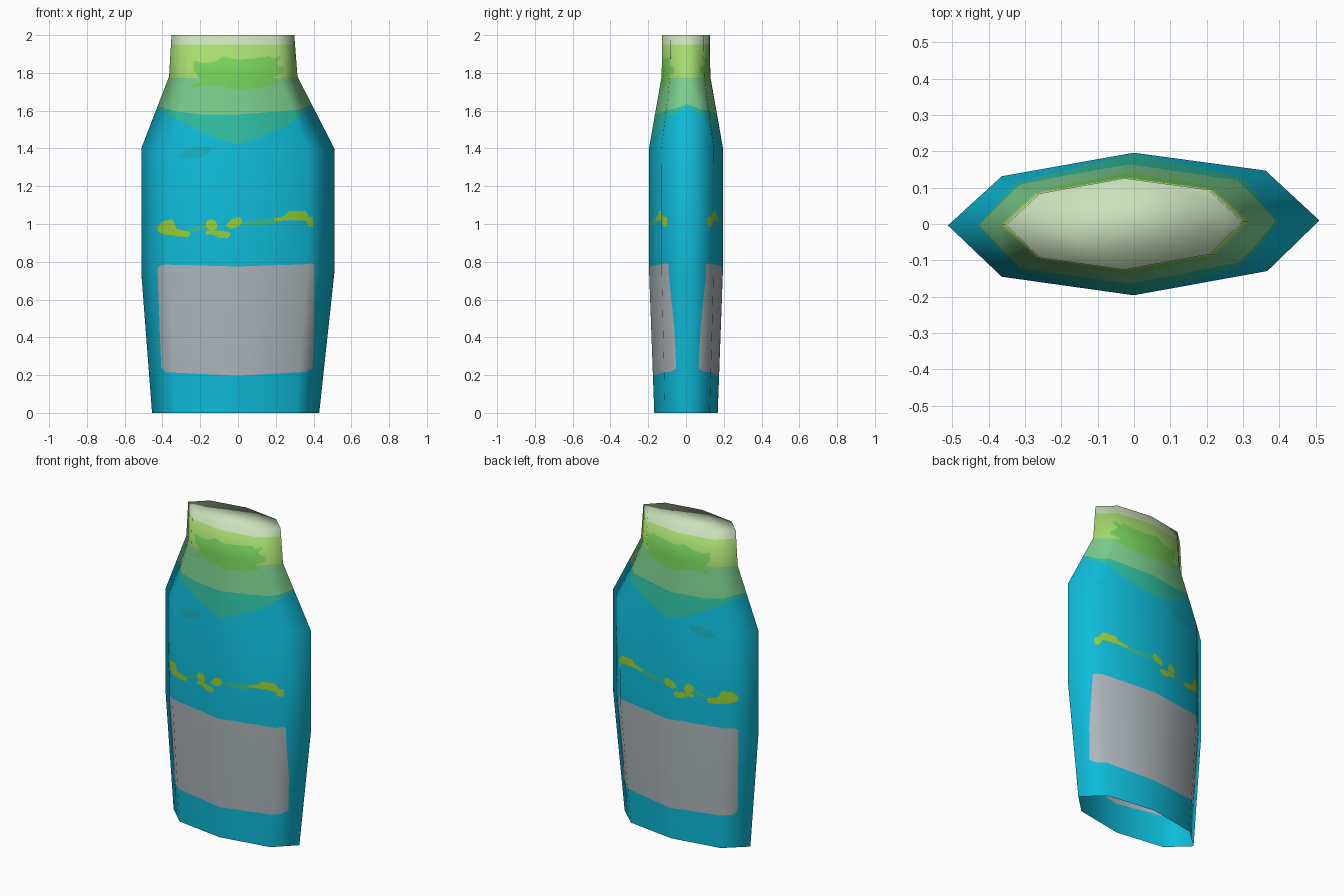
import bpy, bmesh, math
from mathutils import Vector

if "Cube" in bpy.data.objects:
    bpy.data.objects.remove(bpy.data.objects["Cube"])


def linear(c):
    c /= 255
    return c / 12.92 if c <= 0.04045 else ((c + 0.055) / 1.055) ** 2.4


# Flat colours (sRGB 0-255)
COLOURS = {
    "bottle_blue": (14, 188, 218),
    "label_grey": (174, 182, 186),
    "cap_pale": (204, 226, 188),
    "neck_lime": (168, 220, 112),
    "neck_green": (118, 208, 90),
    "shoulder_green": (124, 206, 142),
    "shoulder_teal": (46, 192, 162),
    "stripe_yellow_green": (152, 204, 50),
    "smudge_teal": (24, 176, 190),
    "ribbon_green": (58, 190, 146),
}
NAMES = list(COLOURS)
mesh = bpy.data.meshes.new("bottle")
for name, rgb in COLOURS.items():
    mat = bpy.data.materials.new(name)
    mat.diffuse_color = (*[linear(c) for c in rgb], 1)
    mat.use_nodes = True
    mat.node_tree.nodes["Principled BSDF"].inputs["Base Color"].default_value = mat.diffuse_color
    mesh.materials.append(mat)

# Bottle shell: one eight-sided section scaled through five rings, open below
SECTION = [(-1, -.02), (-.71, -.74), (0, -1), (.72, -.66),
           (1, .05), (.71, .75), (0, 1), (-.71, .67)]
RINGS = [(0, -.455, .43, .168), (.74, -.512, .51, .195), (1.4, -.512, .51, .196),
         (1.78, -.365, .315, .129), (2, -.352, .298, .126)]
bm = bmesh.new()
normal_layer = bm.verts.layers.float_vector.new("smooth_normal")
rings = []
for z, x0, x1, ry in RINGS:
    cx, rx = (x0 + x1) / 2, (x1 - x0) / 2
    rings.append([bm.verts.new((cx + rx * u, ry * v, z)) for u, v in SECTION])
for low, high in zip(rings, rings[1:]):
    for i in range(8):
        j = (i + 1) % 8
        bm.faces.new((low[i], low[j], high[j], high[i]))
sides = list(bm.faces)
bm.faces.new(rings[-1]).material_index = NAMES.index("cap_pale")
bm.normal_update()
# Remember the smooth normals so that cutting details leaves the shading alone
for v in bm.verts:
    v[normal_layer] = v.normal.copy()
bmesh.ops.triangulate(bm, faces=sides)


def overlaps(face, xs, zs):
    fx = [v.co.x for v in face.verts]
    fz = [v.co.z for v in face.verts]
    return (min(fx) < max(xs) and max(fx) > min(xs)
            and min(fz) < max(zs) and max(fz) > min(zs))


def paint(colour, sections):
    """Cut a shape given as (x, low z, high z) sections through front and back."""
    for (xa, la, ha), (xb, lb, hb) in zip(sections, sections[1:]):
        quad = [(xa, la), (xb, lb), (xb, hb), (xa, ha)]
        xs, zs = zip(*quad)
        faces = [f for f in bm.faces if overlaps(f, xs, zs)]
        for k in range(4):
            (px, pz), (qx, qz) = quad[k], quad[(k + 1) % 4]
            inward = Vector((pz - qz, 0, qx - px))
            if inward.length < 1e-6 or not faces:
                continue
            point = Vector((px, 0, pz))
            geom = set(faces)
            for f in faces:
                geom.update(f.edges)
                geom.update(f.verts)
            cut = bmesh.ops.bisect_plane(bm, geom=list(geom), dist=1e-5,
                                         plane_co=point, plane_no=inward)
            faces = [g for g in cut["geom"] if isinstance(g, bmesh.types.BMFace)
                     and (g.calc_center_median() - point).dot(inward) > 0]
        for f in faces:
            f.material_index = NAMES.index(colour)


# Shoulder: teal point, green band, lime neck and pale rim
paint("shoulder_teal", [(-.43, 1.61, 1.68), (-.25, 1.517, 1.68), (-.12, 1.453, 1.68),
                        (0, 1.42, 1.68), (.13, 1.464, 1.68), (.25, 1.517, 1.68),
                        (.41, 1.63, 1.68)])
paint("shoulder_green", [(-.6, 1.66, 1.8), (-.42, 1.622, 1.8), (-.33, 1.597, 1.8),
                         (-.2, 1.58, 1.8), (0, 1.58, 1.8), (.2, 1.595, 1.8),
                         (.33, 1.607, 1.8), (.4, 1.64, 1.8), (.6, 1.68, 1.8)])
paint("neck_lime", [(-.6, 1.78, 1.96), (-.3, 1.775, 1.96), (0, 1.765, 1.96),
                    (.25, 1.775, 1.96), (.6, 1.78, 1.96)])
paint("cap_pale", [(-.6, 1.95, 2.1), (.6, 1.95, 2.1)])

# Ragged green patch on the neck
paint("neck_green", [(-.235, 1.81, 1.865), (-.215, 1.79, 1.862), (-.19, 1.735, 1.85),
                     (-.12, 1.73, 1.86), (-.08, 1.728, 1.885), (0, 1.71, 1.87),
                     (.12, 1.722, 1.88), (.17, 1.735, 1.89), (.19, 1.78, 1.86),
                     (.24, 1.80, 1.825)])
paint("neck_green", [(-.24, 1.725, 1.735), (-.19, 1.728, 1.76)])
paint("neck_green", [(.17, 1.735, 1.79), (.21, 1.745, 1.76)])
paint("neck_green", [(.18, 1.83, 1.87), (.225, 1.875, 1.895)])

# Small smudge on the chest
paint("smudge_teal", [(-.31, 1.355, 1.365), (-.28, 1.345, 1.395), (-.2, 1.35, 1.41),
                      (-.15, 1.375, 1.41), (-.142, 1.385, 1.4)])

# Wavy stripe: ribbon first, then leaf-like blobs
paint("ribbon_green", [(-.27, .945, .965), (-.21, .965, .985), (-.15, .985, 1.0)])
paint("ribbon_green", [(.01, 1.0, 1.012), (.12, .99, 1.022), (.22, 1.008, 1.037)])
paint("stripe_yellow_green", [(-.425, .96, .985), (-.40, .945, 1.015),
                              (-.345, .94, 1.025), (-.325, .935, .975),
                              (-.265, .93, .96), (-.255, .94, .955)])
paint("stripe_yellow_green", [(-.17, .985, 1.01), (-.15, .968, 1.025),
                              (-.125, .965, 1.022), (-.11, .98, 1.0)])
paint("stripe_yellow_green", [(-.17, .945, .965), (-.13, .945, .968),
                              (-.1, .925, .965), (-.055, .925, .96),
                              (-.04, .94, .95)])
paint("stripe_yellow_green", [(-.06, .985, 1.0), (-.035, .975, 1.025),
                              (0, .985, 1.037), (.018, 1.0, 1.03)])
paint("stripe_yellow_green", [(.19, 1.015, 1.028), (.25, 1.018, 1.045),
                              (.27, 1.02, 1.068), (.36, 1.018, 1.07),
                              (.375, .987, 1.04), (.397, .987, 1.035)])

# Rounded label panel
paint("label_grey", [(-.425, .72, .77), (-.407, .24, .782), (-.38, .215, .785),
                     (0, .197, .775), (.36, .217, .787), (.393, .235, .792),
                     (.405, .45, .785)])

# Finish the mesh with the stored smooth normals
normals = [Vector(v[normal_layer]).normalized() for v in bm.verts]
bm.verts.layers.float_vector.remove(normal_layer)
for f in bm.faces:
    f.smooth = True
bm.verts.index_update()
bm.to_mesh(mesh)
bm.free()
mesh.normals_split_custom_set_from_vertices(normals)
bottle = bpy.data.objects.new("bottle", mesh)
bpy.context.collection.objects.link(bottle)
